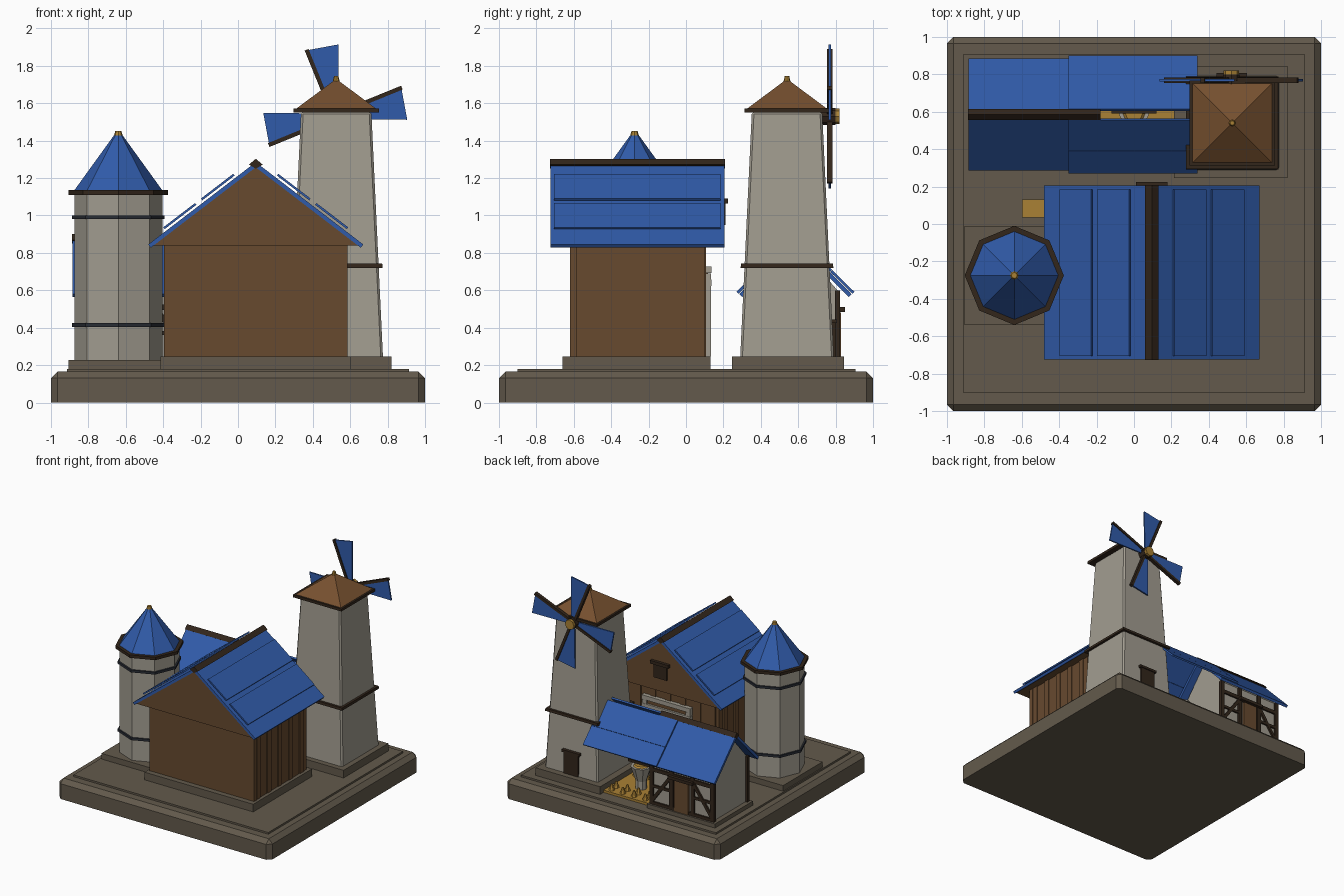
import bpy, bmesh, math
from mathutils import Vector, Matrix

if "Cube" in bpy.data.objects:
    bpy.data.objects.remove(bpy.data.objects["Cube"], do_unlink=True)


def material(name, r, g, b):
    m = bpy.data.materials.new(name)
    m.use_nodes = True
    m.diffuse_color = (r, g, b, 1)
    m.node_tree.nodes["Principled BSDF"].inputs["Base Color"].default_value = (r, g, b, 1)
    return m


STONE = material("base stone", .125, .102, .072)
WALL = material("pale plaster", .36, .335, .28)
WOOD = material("plank brown", .135, .068, .028)
DARK = material("dark timber", .032, .019, .011)
BLUE = material("blue roofing", .03, .105, .40)
GOLD = material("gold straw", .40, .22, .035)
ROOF = material("warm brown roofing", .18, .08, .028)
SLATE = material("slate bands", .022, .026, .036)


def finish(name, bm, mat):
    bmesh.ops.recalc_face_normals(bm, faces=bm.faces)
    me = bpy.data.meshes.new(name)
    bm.to_mesh(me)
    bm.free()
    me.materials.append(mat)
    ob = bpy.data.objects.new(name, me)
    bpy.context.collection.objects.link(ob)
    return ob


def chamfer(bm, width, bottom):
    # Bevel every edge except those lying on the bottom plane
    edges = [e for e in bm.edges if max(v.co.z for v in e.verts) > bottom + .001]
    bmesh.ops.bevel(bm, geom=edges, offset=width, segments=1, affect='EDGES')


def box(name, x, y, z, mat, bevel=0):
    """Axis-aligned block from (low, high) ranges."""
    bm = bmesh.new()
    bmesh.ops.create_cube(bm, size=1)
    for v in bm.verts:
        v.co = [lo + (c + .5) * (hi - lo) for c, (lo, hi) in zip(v.co, (x, y, z))]
    if bevel:
        chamfer(bm, bevel, z[0])
    return finish(name, bm, mat)


def prism(name, profile, axis, span, mat):
    """Extrude a (u, z) profile along x or y."""
    bm = bmesh.new()
    place = lambda u, z, a: (a, u, z) if axis == 'x' else (u, a, z)
    face = bm.faces.new([bm.verts.new(place(u, z, span[0])) for u, z in profile])
    new = bmesh.ops.extrude_face_region(bm, geom=[face])["geom"]
    shift = Vector(place(0, 0, span[1] - span[0]))
    bmesh.ops.translate(bm, vec=shift, verts=[g for g in new if isinstance(g, bmesh.types.BMVert)])
    return finish(name, bm, mat)


def drum(name, c, r0, r1, z, mat, n=8, turn=0.0, bevel=0):
    """Upright n-sided frustum."""
    bm = bmesh.new()
    bmesh.ops.create_cone(bm, cap_ends=True, segments=n, radius1=r0, radius2=r1, depth=z[1] - z[0])
    bmesh.ops.transform(bm, verts=bm.verts,
                        matrix=Matrix.Translation((*c, sum(z) / 2)) @ Matrix.Rotation(turn, 4, 'Z'))
    if bevel:
        chamfer(bm, bevel, z[0])
    return finish(name, bm, mat)


def slope(name, eave, top, thick, axis, span, mat):
    """Pitched slab whose upper surface runs from eave to top."""
    d = Vector((top[0] - eave[0], top[1] - eave[1])).normalized() * thick
    n = Vector((-d.y, d.x)) if d.x > 0 else Vector((d.y, -d.x))
    lower = [(p[0] - n.x, p[1] - n.y) for p in (top, eave)]
    return prism(name, [eave, top] + lower, axis, span, mat)


def along(a, b, t, lift=0):
    return (a[0] + (b[0] - a[0]) * t, a[1] + (b[1] - a[1]) * t + lift)


def bar(name, a, b, width, y, mat):
    """Flat timber in the xz plane between two points."""
    a, b = Vector(a), Vector(b)
    d = (b - a).normalized() * width / 2
    n = Vector((-d.y, d.x))
    return prism(name, [a + n, b + n, b - n, a - n], 'y', y, mat)


# Base and footings
box("base_slab", (-1, 1), (-1, 1), (0, .165), STONE, .035)
box("base_step", (-.915, .915), (-.9, .905), (.16, .18), STONE)
box("barn_footing", (-.415, .605), (-.66, .13), (.17, .245), STONE)
box("mill_footing", (.215, .82), (.245, .845), (.17, .245), STONE)
box("silo_footing", (-.905, -.375), (-.54, -.01), (.17, .228), STONE)
box("cottage_footing", (-.86, -.22), (.33, .84), (.17, .215), STONE)

# Barn
BX = .095
box("barn_walls", (BX - .475, BX + .48), (-.615, .1), (.245, .85), WOOD)
prism("barn_gable", [(BX - .565, .84), (BX + .565, .84), (BX, 1.275)], 'y', (-.72, .2), WOOD)
for side, label in ((-1, "left"), (1, "right")):
    eave, ridge = (BX + side * .575, .845), (BX, 1.285)
    slope("barn_roof", eave, ridge, .022, 'y', (-.725, .205), BLUE)
    for lo, hi in ((.14, .435), (.49, .79)):
        slope("barn_roof_panel", along(eave, ridge, lo, .03), along(eave, ridge, hi, .03),
              .012, 'y', (-.705, .185), BLUE)
    wall = BX + side * .478
    for i in range(5):
        y = -.555 + i * .145
        box("barn_side_batten", (wall - .01, wall + .01), (y - .026, y + .026), (.247, .84), WOOD)
    box("barn_corner_post", (wall - .012, wall + .012), (-.62, -.585), (.247, .84), WOOD)
prism("barn_ridge_cap", [(BX - .037, 1.272), (BX, 1.303), (BX + .037, 1.272), (BX, 1.25)],
      'y', (-.728, .208), DARK)
for i in range(7):
    x = BX - .42 + i * .14
    box("barn_back_batten", (x - .025, x + .025), (.098, .108), (.247, .84), WOOD)
# Barn door with pale frame and cross brace
box("barn_door", (BX - .2, BX + .2), (.1, .118), (.247, .7), WOOD)
for s in (-1, 1):
    box("barn_door_jamb", (BX + s * .205 - .02, BX + s * .205 + .02), (.1, .133), (.247, .69), WALL)
    bar("barn_door_brace", (BX - s * .19, .28), (BX + s * .19, .64), .03, (.1, .126), WALL)
for z in (.64, .71):
    box("barn_door_rail", (BX - .228, BX + .228), (.1, .135), (z - .018, z + .018), WALL)
box("loft_hatch", (BX - .06, BX + .06), (.19, .212), (.95, 1.07), DARK)
box("loft_hatch_lintel", (BX - .085, BX + .085), (.19, .225), (1.065, 1.092), DARK)

# Silo
SC = (-.64, -.275)
drum("silo_body", SC, .235, .235, (.225, 1.12), WALL)
for z in (.415, .99):
    drum("silo_band", SC, .248, .248, (z - .01, z + .01), SLATE)
drum("silo_eave", SC, .265, .265, (1.11, 1.135), DARK)
drum("silo_roof", SC, .235, .022, (1.135, 1.43), BLUE)
drum("silo_finial", SC, .027, .016, (1.415, 1.452), GOLD)

# Windmill tower
MC, Q, R2 = (.525, .54), math.pi / 4, math.sqrt(2)
drum("mill_tower", MC, .25 * R2, .188 * R2, (.245, 1.555), WALL, 4, Q, .012)
drum("mill_band", MC, .248 * R2, .246 * R2, (.72, .742), DARK, 4, Q)
drum("mill_eave", MC, .228 * R2, .228 * R2, (1.55, 1.572), DARK, 4, Q)
drum("mill_roof", MC, .215 * R2, .01, (1.57, 1.725), ROOF, 4, Q)
drum("mill_finial", MC, .02, .012, (1.71, 1.745), GOLD)
box("mill_door", (.455, .59), (.72, .8), (.245, .43), DARK)
box("mill_door_lintel", (.44, .605), (.72, .808), (.425, .445), DARK)

# Sails
HX, HZ = .52, 1.53
for i in range(4):
    a = math.radians(10.5 + 90 * i)
    d, n = Vector((math.cos(a), math.sin(a))), Vector((-math.sin(a), math.cos(a)))
    at = lambda r, w: Vector((HX, HZ)) + d * r + n * w
    prism("sail", [at(.05, -.025), at(.375, -.088), at(.375, .085), at(.05, .02)],
          'y', (.763, .775), BLUE)
    bar("sail_spar", at(.02, .012), at(.378, .086), .022, (.755, .783), DARK)
for label, r, y in (("hub", .045, (.7, .8)), ("hub_cap", .042, (.8, .822))):
    ring = [(HX + r * math.cos(k * Q), HZ + r * math.sin(k * Q)) for k in range(8)]
    prism("sail_" + label, ring, 'y', y, GOLD if "cap" in label else DARK)

# Cottage
CY = .585
CX = (-.82, -.25)
prism("cottage_walls", [(CY - .225, .2), (CY + .225, .2), (CY + .225, .6), (CY, .855), (CY - .225, .6)],
      'x', CX, WALL)
for side in (-1, 1):
    slope("cottage_roof", (CY + side * .3, .58), (CY, .885), .022, 'x', (-.885, -.19), BLUE)
    # Lean-to roof panels, raised and open along the ridge
    eave, top = (CY + side * .315, .592), (CY + side * .03, .872)
    for lo, hi in ((0, .415), (.42, 1)):
        slope("shelter_roof_panel", along(eave, top, lo), along(eave, top, hi), .014,
              'x', (-.35, .34), BLUE)
    face = CY + side * .225
    span = (face - .014, face + .014)
    for x in (CX[0], -.635, -.435, CX[1]):
        box("cottage_post", (x - .018, x + .018), span, (.2, .6), DARK)
    for z in (.225, .51):
        box("cottage_rail", CX, span, (z - .015, z + .015), DARK)
    for x0, x1 in ((CX[0], -.635), (CX[1], -.435)):
        bar("cottage_brace", (x0, .24), (x1, .5), .026, span, DARK)
        box("cottage_sill", (min(x0, x1), max(x0, x1)), span, (.36, .382), DARK)
prism("cottage_ridge", [(CY - .03, .868), (CY, .9), (CY + .03, .868), (CY, .85)], 'x', (-.888, -.18), DARK)
box("cottage_door", (-.6, -.47), (.8, .83), (.215, .48), WOOD)
box("cottage_door_hood", (-.65, -.42), (.8, .85), (.485, .51), DARK)

# Straw floor with sheaves and a grain hopper under the shelter
box("straw_floor", (-.22, .24), (.38, .8), (.175, .2), GOLD)
for i in range(4):
    for y in (.44, .7, .76):
        drum("sheaf", (-.15 + i * .105, y), .026, .008, (.195, .25), GOLD, 6)
drum("hopper_stand", (0, .6), .045, .045, (.195, .27), WALL)
drum("hopper", (0, .6), .045, .085, (.27, .39), WALL)
drum("hopper_grain", (0, .6), .07, .05, (.385, .4), GOLD)
box("hopper_beam", (-.12, .12), (.59, .61), (.4, .42), DARK)
box("straw_bale", (-.6, -.45), (.035, .13), (.175, .265), GOLD)
